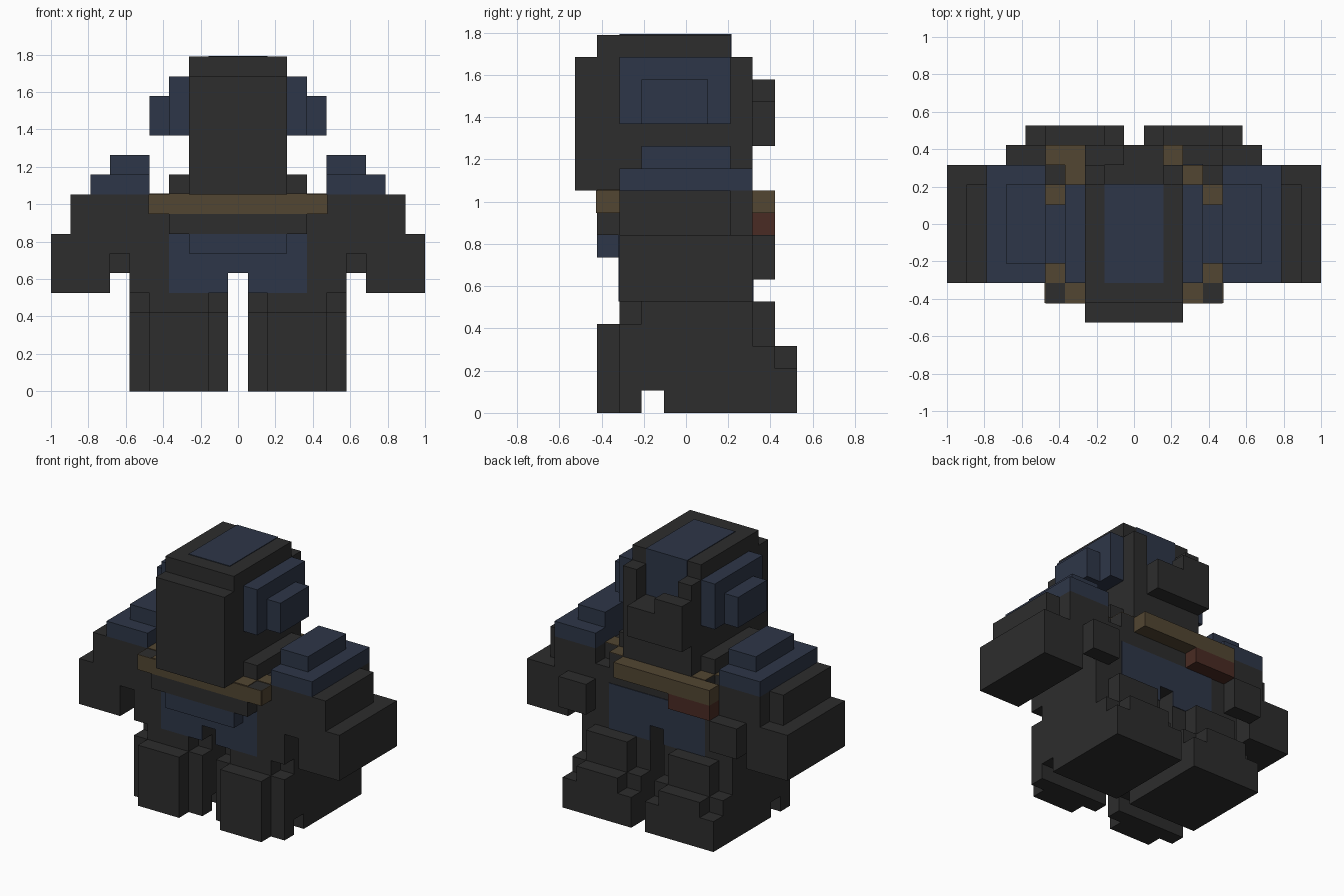
import bpy, bmesh

if "Cube" in bpy.data.objects:
    bpy.data.objects.remove(bpy.data.objects["Cube"])

U = 2 / 19   # one block
T = 0.04     # painted plate thickness, in blocks


def material(name, rgb):
    m = bpy.data.materials.new(name)
    m.diffuse_color = (*rgb, 1)
    m.use_nodes = True
    m.node_tree.nodes["Principled BSDF"].inputs["Base Color"].default_value = m.diffuse_color
    return m


DARK = material("charcoal", (0.026, 0.026, 0.026))
BLUE = material("slate_blue", (0.027, 0.037, 0.065))
GOLD = material("dull_gold", (0.085, 0.061, 0.032))
RUST = material("rust", (0.068, 0.024, 0.017))


def mirrored(boxes):
    return boxes + [(-b, -a, *rest) for a, b, *rest in boxes]


def part(name, mat, boxes):
    """Boxes given as x0, x1, y0, y1, z0, z1 in blocks."""
    bm = bmesh.new()
    for x0, x1, y0, y1, z0, z1 in boxes:
        verts = bmesh.ops.create_cube(bm, size=1)["verts"]
        for v in verts:
            v.co = ((x0 + (v.co.x + .5) * (x1 - x0)) * U,
                    (y0 + (v.co.y + .5) * (y1 - y0)) * U,
                    (z0 + (v.co.z + .5) * (z1 - z0)) * U)
    mesh = bpy.data.meshes.new(name)
    bm.to_mesh(mesh)
    bm.free()
    mesh.materials.append(mat)
    ob = bpy.data.objects.new(name, mesh)
    bpy.context.collection.objects.link(ob)
    return ob


# Head: main block, crown, rear posts either side of the recess
part("head", DARK, [(-2.5, 2.5, -5, 2, 10, 16), (-2.5, 2.5, -4, 2, 16, 17),
                    (-2.5, 2.5, 2, 3, 10, 14)]
     + mirrored([(1.5, 2.5, 2, 3, 14, 16)]))
part("head_rear_pack", DARK, [(-2.5, 1.5, 3, 4, 12, 14), (-2.5, -.5, 3, 4, 14, 15)])
part("crown_stripe", BLUE, [(-1.5, 1.5, -3, 2 + T, 17, 17 + T),
                            (-1.5, 1.5, 2, 2 + T, 14, 17)])
part("ears", BLUE, mirrored([(2.5, 3.5, -3, 2, 13, 16), (3.5, 4.5, -2, 1, 13, 15)]))

# Torso and collar
part("torso", DARK, [(-5.5, 5.5, -3, 3, 6, 9), (-4.5, 4.5, -3, 2, 9, 10),
                     (-3.5, 3.5, 2, 3, 9, 10), (-3.5, 3.5, -4, -3, 8, 9)])
part("collar", DARK, [(-3.5, 3.5, -3, 2, 10, 11)])
part("chest_plate", BLUE, [(-2.5, 2.5, -4, -3, 7, 8)])

# Chest ledge with a gold band on its sides
part("chest_ledge", DARK, [(-4.5, 4.5, -4, -3, 9, 10)])
part("gold_band", GOLD, [(-4.5, 4.5, -4 - T, -4, 9, 10), (-4.5, 2.5, 3, 4, 9, 10)]
     + mirrored([(4.5, 4.5 + T, -4, -3, 9, 10), (2.5, 3.5, -4, -3, 10, 10 + T),
                 (3.5, 4.5, -3, -2, 10, 10 + T), (3.5, 4.5, 1, 2, 10, 10 + T),
                 (2.5, 3.5, 2, 3, 10, 10 + T)]))
part("back_pouch", RUST, [(-4.5, -1.5, 3, 4, 8, 9)])

# Belly and lower back paint
paint = []
for y0, y1 in ((-3 - T, -3), (3, 3 + T)):
    paint += [(-3.5, 3.5, y0, y1, 6, 8)] + mirrored([(.5, 3.5, y0, y1, 5, 6)])
part("belly_paint", BLUE, paint)

# Arms, elbows and shoulders
part("arms", DARK, mirrored([(4.5, 7.5, -3, 3, 8, 10), (7.5, 8.5, -3, 2, 8, 10),
                             (5.5, 6.5, -3, 3, 7, 8), (6.5, 9.5, -3, 3, 5, 8)]))
part("elbows", DARK, mirrored([(4.5, 6.5, 3, 4, 6, 8)]))
part("shoulders", BLUE, mirrored([(4.5, 7.5, -3, 3, 10, 11),
                                  (4.5, 6.5, -2, 2, 11, 12)]))

# Legs with a groove across each sole
part("legs", DARK, mirrored([(.5, 5.5, -3, 3, 5, 6), (.5, 5.5, -2, 3, 4, 5),
                             (1.5, 4.5, -3, -2, 4, 5), (.5, 5.5, -3, 3, 1, 4),
                             (1.5, 4.5, 3, 4, 3, 5), (.5, 5.5, 3, 4, 1, 3)]))
part("feet", DARK, mirrored([(.5, 5.5, -3, -2, 0, 1), (1.5, 4.5, -4, -3, 0, 4),
                             (.5, 5.5, -1, 4, 0, 1), (.5, 5.5, 4, 5, 0, 2),
                             (1.5, 4.5, 4, 5, 2, 3)]))
